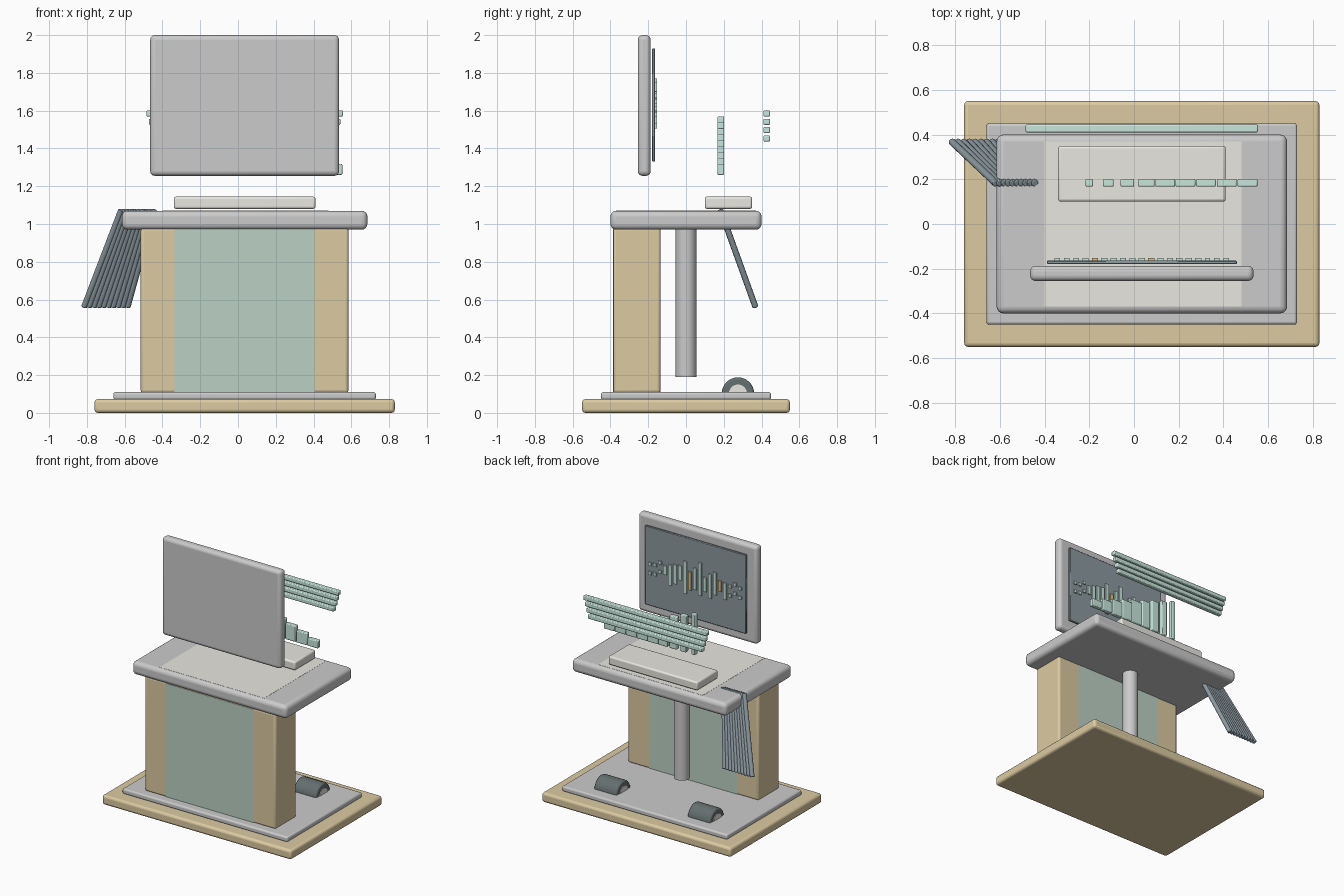
import bpy, math
from mathutils import Vector

if "Cube" in bpy.data.objects:
    bpy.data.objects.remove(bpy.data.objects["Cube"])

CX = 0.035  # symmetry line of the station


def mat(name, rgb):
    m = bpy.data.materials.new(name)
    m.diffuse_color = (*rgb, 1)
    m.use_nodes = True
    m.node_tree.nodes["Principled BSDF"].inputs["Base Color"].default_value = m.diffuse_color
    return m


TAN = mat("tan", (0.72, 0.60, 0.36))
TEAL = mat("teal", (0.58, 0.80, 0.72))
SAGE = mat("sage", (0.50, 0.64, 0.56))
DARK = mat("slate", (0.26, 0.32, 0.35))
BLACK = mat("charcoal", (0.13, 0.16, 0.16))
CREAM = mat("cream", (0.82, 0.80, 0.75))
GREY = mat("light_grey", (0.72, 0.72, 0.74))
ORANGE = mat("orange", (0.72, 0.52, 0.25))


def finish(ob, name, material, bevel=0, segments=3):
    ob.name = name
    ob.data.materials.append(material)
    if bevel:
        b = ob.modifiers.new("bevel", 'BEVEL')
        b.width, b.segments = bevel, segments
    bpy.ops.object.shade_smooth_by_angle(angle=math.radians(35))
    return ob


def box(name, x, y, z, material, bevel=0, segments=3):
    """Box from (min, max) ranges on each axis."""
    bpy.ops.mesh.primitive_cube_add(size=1, location=[(a + b) / 2 for a, b in (x, y, z)])
    ob = bpy.context.object
    ob.scale = [b - a for a, b in (x, y, z)]
    bpy.ops.object.transform_apply(location=False, rotation=False, scale=True)
    return finish(ob, name, material, bevel, segments)


def rod(name, p, q, r, material, bevel=0, sides=32):
    """Cylinder between two points."""
    p, q = Vector(p), Vector(q)
    d = q - p
    bpy.ops.mesh.primitive_cylinder_add(vertices=sides, radius=r, depth=d.length,
                                        location=(p + q) / 2,
                                        rotation=d.to_track_quat('Z', 'Y').to_euler())
    return finish(bpy.context.object, name, material, bevel, 2)


# Stepped base
box("base_plinth", (-0.76, 0.83), (-0.55, 0.55), (0, 0.073), TAN, 0.018)
box("base_plate", (-0.66, 0.73), (-0.45, 0.45), (0.07, 0.11), GREY, 0.012)

# Cabinet with flush panel on front and back
box("cabinet", (-0.515, 0.585), (-0.385, -0.135), (0.105, 0.98), TAN, 0.015)
box("cabinet_panel", (-0.335, 0.405), (-0.386, -0.134), (0.11, 0.97), SAGE)

# Centre column
rod("column", (CX, 0, 0.19), (CX, 0, 0.98), 0.055, GREY)

# Half-sunk rollers with pale hubs
for s in (-1, 1):
    x = CX + s * 0.393
    rod("roller", (x - 0.095, 0.275, 0.102), (x + 0.095, 0.275, 0.102), 0.086, BLACK, 0.01)
    rod("roller_hub", (x - 0.1, 0.275, 0.102), (x + 0.1, 0.275, 0.102), 0.048, CREAM)

# Desk top with inlay, and the raised pad on it
box("desk_top", (-0.615, 0.685), (-0.4, 0.4), (0.97, 1.07), GREY, 0.03, 4)
box("desk_inlay", (-0.4, 0.48), (-0.37, 0.37), (1.0, 1.071), CREAM)
box("pad", (-0.34, 0.41), (0.1, 0.35), (1.08, 1.145), CREAM, 0.012)

# Display and screen facing the back
box("display", (-0.465, 0.535), (-0.255, -0.187), (1.255, 2.0), GREY, 0.025, 4)
box("screen", (-0.39, 0.46), (-0.18, -0.163), (1.33, 1.93), DARK, 0.004, 1)

# Abstract waveform on the screen: tall in the middle, dots at the ends
for i in range(19):
    x = CX + (i - 9) * 0.042
    h = 0.02 + 0.11 * max(0, math.cos((i - 9) * 0.19)) * (0.65 + 0.35 * math.cos(i * 2.3))
    mid = 1.63 + 0.02 * math.sin(i * 1.7)
    edge = abs(i - 9) > 6
    if edge:
        for k in (-1, 1):
            z = mid + k * 0.035
            box("screen_dot", (x - 0.012, x + 0.012), (-0.165, -0.153),
                (z - 0.012, z + 0.012), TEAL)
    else:
        box("screen_bar", (x - 0.014, x + 0.014), (-0.165, -0.153),
            (mid - h, mid + h), ORANGE if i % 6 == 4 else TEAL)

# Descending bar row: narrow and tall at left, wide and low at right
centres = (-0.2, -0.115, -0.03, 0.055, 0.14, 0.23, 0.322, 0.415, 0.508)
for i, c in enumerate(centres):
    w = 0.017 + 0.0275 * min(1, i / 4)
    box("step_bar", (c - w, c + w), (0.167, 0.202), (1.26, 1.57 - i * 0.0315), TEAL, 0.006, 2)

# Four floating rails, each a little shorter going down
for i in range(4):
    half = 0.52 - 0.013 * i
    z = 1.585 - i * 0.044
    box("rail", (CX - half, CX + half), (0.41, 0.445), (z - 0.016, z + 0.016), TEAL, 0.006, 2)

# Slanted, slightly fanned rods through the desk corner
N = 10
for i in range(N):
    t = i / (N - 1)
    rod("slanted_rod", (-0.618 + 0.175 * t, 0.182, 1.075), (-0.815 + 0.23 * t, 0.368, 0.56),
        0.016, DARK, 0.004, 16)
